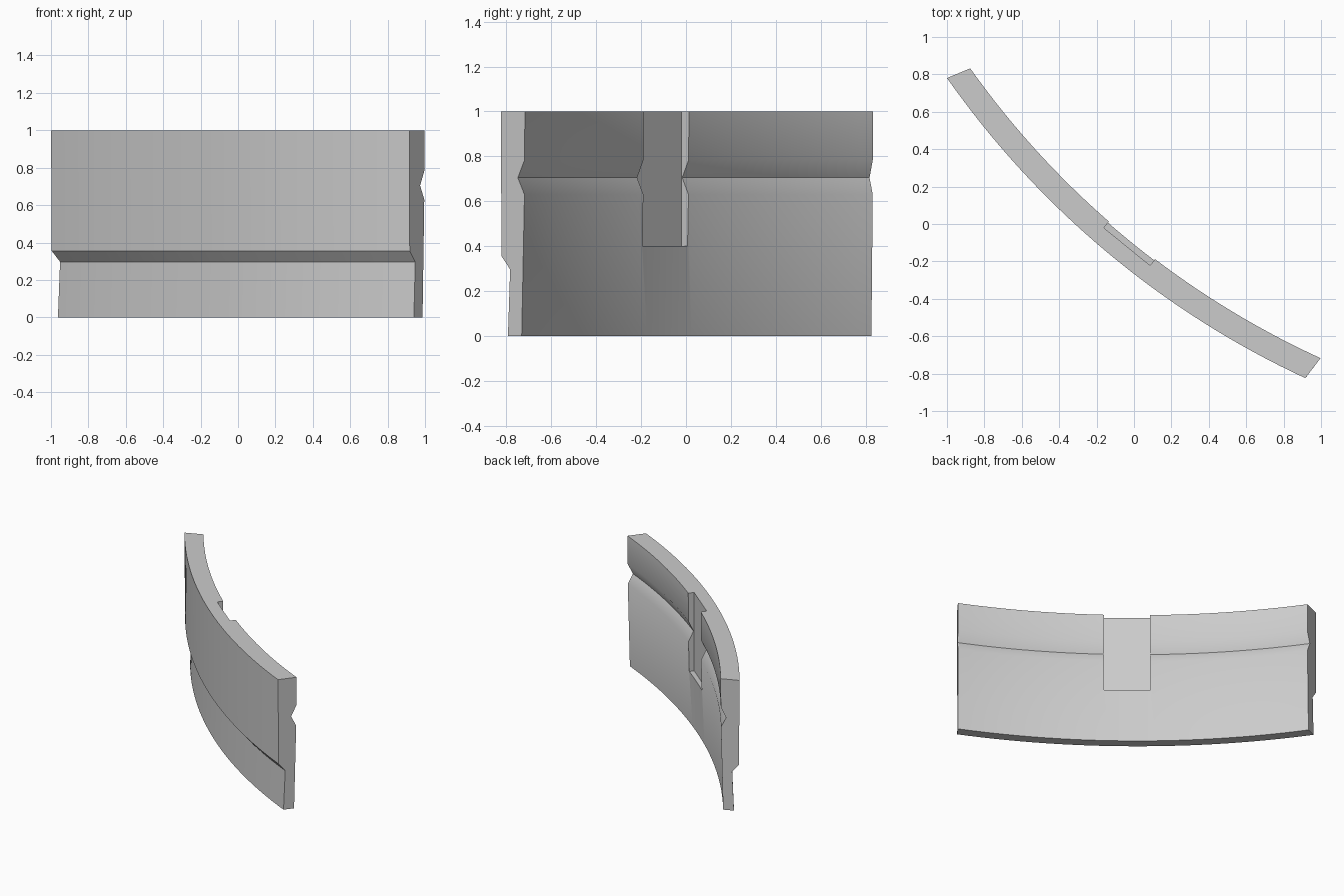
import bpy, bmesh, math
from mathutils import Matrix, Vector

if "Cube" in bpy.data.objects:
    bpy.data.objects.remove(bpy.data.objects["Cube"])

CENTER = Vector((2.95, 3.55, 0))      # centre of the sweep
OUTER_R = 4.824
START, END = 215.04, 245.06           # sweep angles in degrees
SKEW = 2.68                           # degrees of end slant per unit of depth
STEPS = 32

grey = bpy.data.materials.new("plain grey")
grey.use_nodes = True
colour = (0.6, 0.6, 0.6, 1)
grey.diffuse_color = colour
grey.node_tree.nodes["Principled BSDF"].inputs["Base Color"].default_value = colour


def make_object(name, bm):
    bmesh.ops.recalc_face_normals(bm, faces=bm.faces)
    mesh = bpy.data.meshes.new(name)
    bm.to_mesh(mesh)
    bm.free()
    mesh.materials.append(grey)
    obj = bpy.data.objects.new(name, mesh)
    bpy.context.collection.objects.link(obj)
    return obj


def on_arc(radius, degrees, z):
    a = math.radians(degrees)
    return CENTER + Vector((radius * math.cos(a), radius * math.sin(a), z))


# Curved panel: stepped outer face, V groove along the inner face
profile = [(4.824, 1), (4.820, 0.355), (4.773, 0.297), (4.785, 0),
           (4.710, 0), (4.695, 0.63), (4.731, 0.705), (4.694, 0.785), (4.693, 1)]
bm = bmesh.new()
rings = []
for i in range(STEPS + 1):
    angle = START + (END - START) * i / STEPS
    rings.append([bm.verts.new(on_arc(r, angle + SKEW * (OUTER_R - r), z))
                  for r, z in profile])
for a, b in zip(rings, rings[1:]):
    for j in range(len(profile)):
        k = (j + 1) % len(profile)
        bm.faces.new((a[j], a[k], b[k], b[j]))
bm.faces.new(rings[0])
bm.faces.new(rings[-1])
panel = make_object("curved_panel", bm)

# Slot cut down from the top of the inner face
slot_angle = 230.86
bm = bmesh.new()
bmesh.ops.create_cube(bm, size=1, matrix=(
    Matrix.Translation(on_arc(4.733 - 0.1, slot_angle, 0.8))
    @ Matrix.Rotation(math.radians(slot_angle), 4, "Z")
    @ Matrix.Diagonal((0.2, 0.318, 0.8, 1))))
cutter = make_object("slot_cutter", bm)
cutter.hide_render = True

cut = panel.modifiers.new("slot", "BOOLEAN")
cut.operation = "DIFFERENCE"
cut.solver = "EXACT"
cut.object = cutter
bpy.context.view_layer.objects.active = panel
panel.select_set(True)
bpy.ops.object.modifier_apply(modifier=cut.name)
bpy.data.objects.remove(cutter)

bpy.ops.object.shade_smooth_by_angle(angle=math.radians(30))
